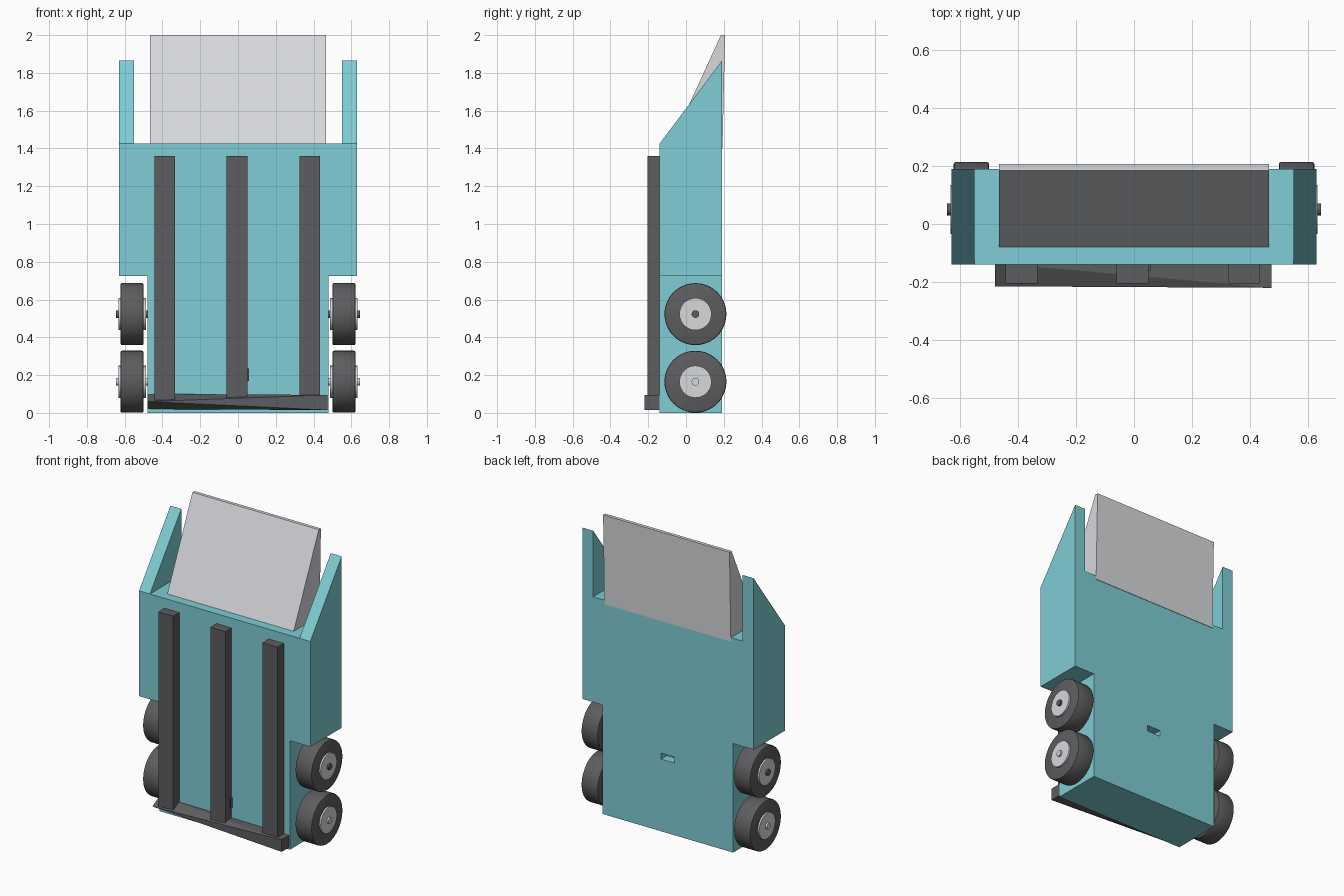
import bpy, bmesh, math
from mathutils import Vector, Matrix

cube = bpy.data.objects.get("Cube")
if cube:
    bpy.data.objects.remove(cube, do_unlink=True)


def material(name, rgb):
    m = bpy.data.materials.new(name)
    m.use_nodes = True
    m.diffuse_color = (*rgb, 1)
    m.node_tree.nodes["Principled BSDF"].inputs["Base Color"].default_value = (*rgb, 1)
    return m


TEAL = material("teal", (0.21, 0.61, 0.66))
LIGHT = material("light grey", (0.67, 0.69, 0.71))
DARK = material("dark grey", (0.11, 0.11, 0.115))


def finish(name, bm, mat):
    bmesh.ops.recalc_face_normals(bm, faces=bm.faces)
    me = bpy.data.meshes.new(name)
    bm.to_mesh(me)
    bm.free()
    me.materials.append(mat)
    ob = bpy.data.objects.new(name, me)
    bpy.context.collection.objects.link(ob)
    return ob


def prism(name, points, axis, lo, hi, mat):
    """Extrude a 2D outline along x (outline in y, z) or y (outline in x, z)."""
    place = (lambda a, b, d: (d, a, b)) if axis == "x" else (lambda a, b, d: (a, d, b))
    bm = bmesh.new()
    face = bm.faces.new([bm.verts.new(place(a, b, lo)) for a, b in points])
    new = bmesh.ops.extrude_face_region(bm, geom=[face])["geom"]
    bmesh.ops.translate(bm, vec=Vector(place(0, 0, hi - lo)),
                        verts=[v for v in new if isinstance(v, bmesh.types.BMVert)])
    return finish(name, bm, mat)


def box(name, x, y, z, mat):
    outline = [(x[0], z[0]), (x[1], z[0]), (x[1], z[1]), (x[0], z[1])]
    return prism(name, outline, "y", y[0], y[1], mat)


def disc(name, radius, x0, x1, y, z, mat, bevel=0):
    """Cylinder lying along x."""
    bm = bmesh.new()
    bmesh.ops.create_cone(bm, cap_ends=True, segments=48, radius1=radius, radius2=radius,
                          depth=abs(x1 - x0),
                          matrix=Matrix.Translation(((x0 + x1) / 2, y, z))
                          @ Matrix.Rotation(math.pi / 2, 4, "Y"))
    if bevel:
        rims = [e for e in bm.edges if any(len(f.verts) > 4 for f in e.link_faces)]
        bmesh.ops.bevel(bm, geom=rims, offset=bevel, segments=2, affect="EDGES", profile=0.5)
    ob = finish(name, bm, mat)
    bpy.ops.object.select_all(action="DESELECT")
    bpy.context.view_layer.objects.active = ob
    ob.select_set(True)
    bpy.ops.object.shade_smooth_by_angle(angle=math.radians(40))
    return ob


FRONT, BACK = -0.14, 0.19
SHOULDER, DECK = 0.725, 1.425

# Main body: narrow chassis below, wider above, with a slot in the back
half = [(0.48, 0), (0.48, SHOULDER), (0.55, SHOULDER), (0.55, DECK)]
body = prism("body", half + [(-x, z) for x, z in reversed(half)], "y", FRONT, BACK, TEAL)
cutter = box("slot_cutter", (-0.05, 0.05), (0.13, 0.25), (0.48, 0.52), TEAL)
cutter.hide_render = True
cutter.hide_set(True)
slot = body.modifiers.new("slot", "BOOLEAN")
slot.operation = "DIFFERENCE"
slot.solver = "EXACT"
slot.object = cutter

# Side panels with sloping tops
panel = [(FRONT, SHOULDER), (BACK, SHOULDER), (BACK, 1.865), (FRONT, DECK)]
for side, s in (("left", 1), ("right", -1)):
    lo, hi = sorted((0.55 * s, 0.63 * s))
    prism(f"{side}_side_panel", panel, "x", lo, hi, TEAL)

# Sloped hopper wedge on the deck
wedge = [(-0.09, 1.4), (0.193, 1.4), (0.207, 2.0), (0.185, 2.0)]
prism("hopper_wedge", wedge, "x", -0.465, 0.465, LIGHT)

# Vertical front rails
for name, x in (("right", -0.388), ("middle", -0.005), ("left", 0.38)):
    box(f"{name}_front_rail", (x - 0.055, x + 0.055), (-0.205, FRONT), (0.06, 1.36), DARK)
box("rail_tab", (0.049, 0.058), (-0.16, FRONT), (0.17, 0.235), DARK)

# Front scoop: square at its left end, narrowing to a wedge at its right end
bm = bmesh.new()
ends = [(0.475, [(-0.22, 0.015), (-0.22, 0.095), (-0.135, 0.095), (-0.135, 0.015)]),
        (-0.48, [(-0.215, 0.06), (-0.135, 0.1), (-0.135, 0.02)])]
for x, section in ends:
    for y, z in section:
        bm.verts.new((x, y, z))
bmesh.ops.convex_hull(bm, input=bm.verts)
finish("front_scoop", bm, DARK)

# Wheels: tyre, hub and axle on each side
for side, s in (("left", 1), ("right", -1)):
    for row, z, axle in (("upper", 0.523, DARK), ("lower", 0.165, LIGHT)):
        name = f"{side}_{row}"
        disc(f"{name}_tyre", 0.164, s * 0.5, s * 0.622, 0.05, z, DARK, 0.008)
        disc(f"{name}_hub", 0.085, s * 0.487, s * 0.633, 0.05, z, LIGHT)
        disc(f"{name}_axle", 0.02, s * 0.47, s * 0.645, 0.05, z, axle)
